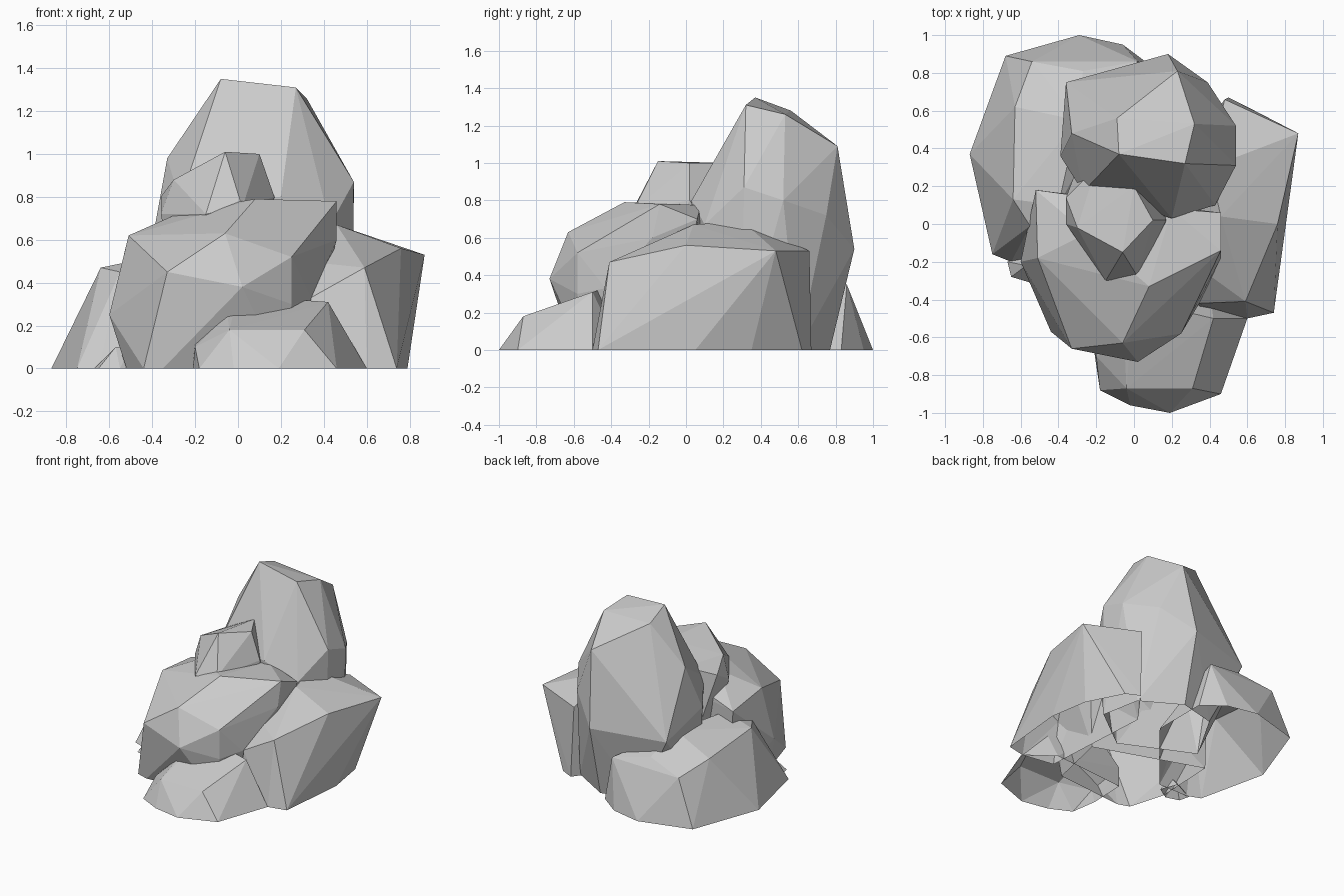
import bpy, bmesh


def boulder(name, crown, foot, foot_z=0.0):
    """Faceted convex rock: crown corners plus a flat footprint outline, open underneath."""
    bm = bmesh.new()
    for p in crown:
        bm.verts.new(p)
    for x, y in foot:
        bm.verts.new((x, y, foot_z))
    hull = bmesh.ops.convex_hull(bm, input=bm.verts[:])
    junk = [v for v in hull["geom_interior"] + hull["geom_unused"]
            if isinstance(v, bmesh.types.BMVert)]
    bmesh.ops.delete(bm, geom=list(set(junk)), context='VERTS')
    bmesh.ops.recalc_face_normals(bm, faces=bm.faces[:])
    under = [f for f in bm.faces if all(v.co.z < foot_z + 0.001 for v in f.verts)]
    bmesh.ops.delete(bm, geom=under, context='FACES')
    mesh = bpy.data.meshes.new(name)
    bm.to_mesh(mesh)
    bm.free()
    obj = bpy.data.objects.new(name, mesh)
    bpy.context.collection.objects.link(obj)
    return obj


# Tall peak at the back
boulder("tall_rock",
        [(-.08, .37, 1.35), (.27, .32, 1.31), (-.09, .56, 1.28), (.32, .53, 1.26),
         (.23, .81, 1.09), (-.33, .48, .98), (.54, .31, .87), (.54, .52, .8),
         (.39, .75, .72), (.18, .9, .54), (-.36, .75, .52), (-.39, .36, .65),
         (-.27, .17, .78), (.2, .03, .8), (.43, .1, .67)],
        [(.53, .3), (.47, .6), (.18, .77), (-.1, .7), (-.33, .3), (.2, .05)])

# Large rock in front of the peak
boulder("front_rock",
        [(-.51, -.18, .62), (.08, -.33, .79), (-.06, -.63, .63), (-.33, -.66, .45),
         (.02, -.73, .38), (.25, -.58, .52), (.25, -.58, .3), (.46, -.14, .78),
         (.2, .08, .775), (.46, .06, .7), (.46, -.18, .6), (-.6, -.2, .25),
         (-.52, .18, .58), (-.25, -.05, .735), (.34, -.43, .33)],
        [(-.44, -.57), (-.35, -.6), (.2, -.55), (.3, -.1), (-.52, -.3), (-.5, .18)])

# Small rock wedged between the two
boulder("wedged_rock",
        [(-.06, -.15, 1.01), (.1, .02, 1.0), (0, .2, 1.0), (-.3, -.02, .88),
         (-.36, .14, .8), (-.36, 0, .72), (-.15, -.3, .72), (.02, -.28, .75),
         (.17, .02, .8), (-.2, .3, .88)],
        [(-.3, 0), (.1, -.2), (.1, .3), (-.3, .3)], 0.4)

# Rock on the right side
boulder("right_rock",
        [(.87, .48, .53), (.76, 0, .56), (.59, -.41, .47), (.48, .66, .53),
         (.46, .04, .67), (.4, .3, .69), (.34, -.42, .33), (.3, -.2, .5)],
        [(.35, -.46), (.6, -.5), (.74, -.47), (.79, .05), (.74, .35), (.6, .62),
         (.5, .67), (.3, .4)])

# Low rock at the very front
boulder("low_rock",
        [(-.04, -.87, .18), (.31, -.87, .18), (.42, -.5, .31), (-.05, -.65, .25),
         (-.2, -.7, .1), (0, -.4, .34), (-.2, -.4, .15)],
        [(-.21, -.68), (-.18, -.88), (-.02, -.96), (.19, -1), (.46, -.9),
         (.6, -.5), (.4, -.35), (-.2, -.4)])

# Broad rock at the back left
boulder("back_left_rock",
        [(-.63, .62, .42), (-.54, .86, .34), (-.64, .13, .47), (-.55, -.01, .45),
         (.02, .86, .35), (-.3, .55, .52), (-.4, .1, .52), (-.27, .81, .41)],
        [(-.87, .37), (-.68, .89), (-.29, 1), (-.06, .95), (.1, .83), (.1, .4),
         (-.4, -.2), (-.65, -.2), (-.75, -.16)])

# Pebble at the left foot
boulder("pebble", [(-.57, -.22, .1), (-.5, -.2, .1)],
        [(-.65, -.28), (-.55, -.31), (-.45, -.25), (-.5, -.12), (-.67, -.2)])
